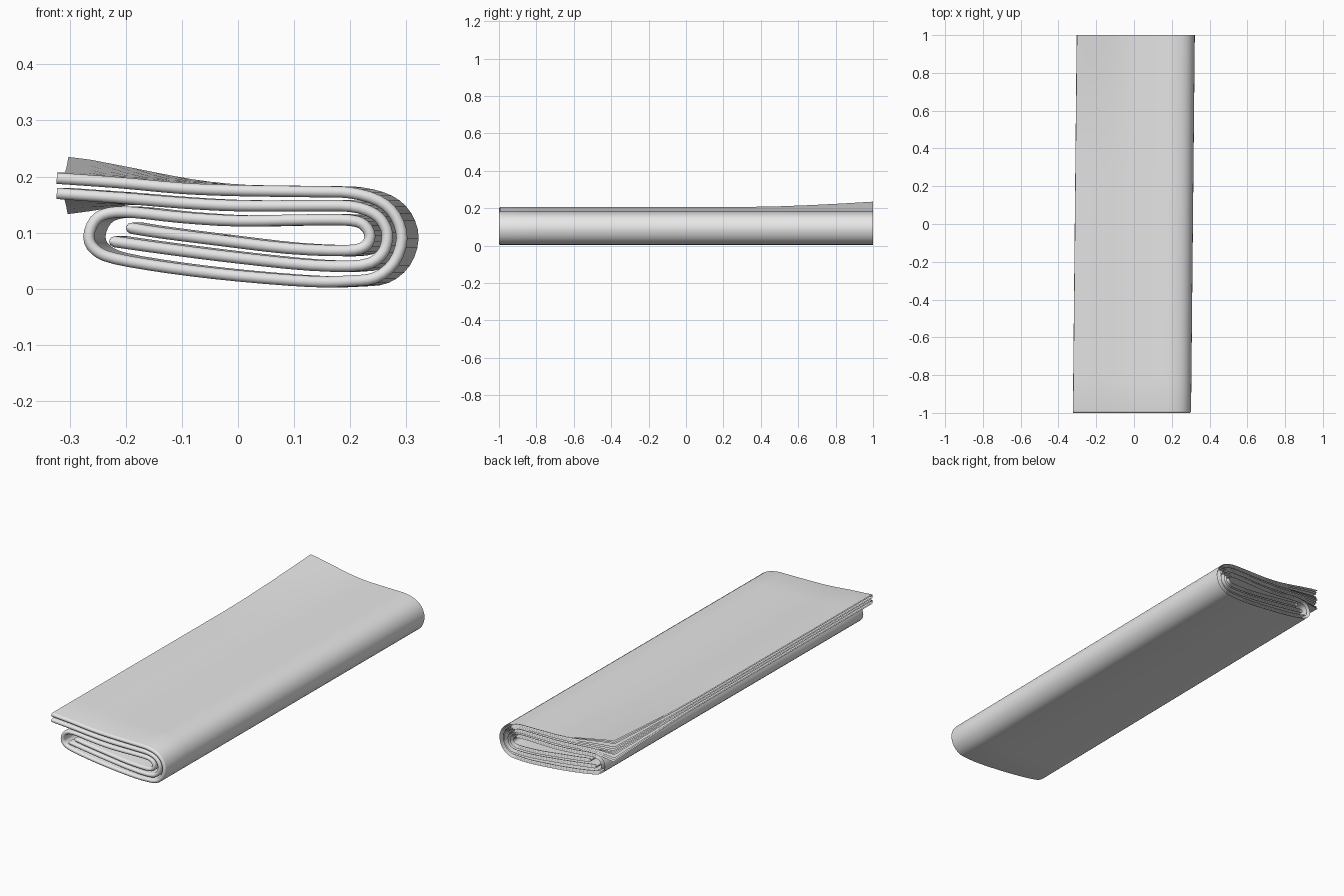
import bpy, bmesh, math
from mathutils import Vector

cube = bpy.data.objects.get("Cube")
if cube:
    bpy.data.objects.remove(cube, do_unlink=True)

paper = bpy.data.materials.new("paper_grey")
paper.use_nodes = True
grey = (0.8, 0.8, 0.8, 1)
paper.diffuse_color = grey
paper.node_tree.nodes["Principled BSDF"].inputs["Base Color"].default_value = grey

HALF = 0.01           # half thickness of one folded bundle
PAGES = 3             # nested folded sheets in each bundle

# Centre lines of the two rolled bundles, from the loose edge inwards
OUTER = [(-.323, .197), (-.21, .189), (-.1, .179), (0, .175), (.14, .173), (.2, .171),
         (.25, .157), (.28, .13), (.292, .09), (.278, .047), (.245, .02), (.2, .014),
         (.13, .013), (0, .023), (-.12, .037), (-.22, .054), (-.255, .07), (-.266, .093),
         (-.255, .122), (-.23, .135), (-.185, .136), (-.1, .127), (0, .121), (.13, .123),
         (.2, .122), (.225, .113), (.235, .094), (.225, .075), (.19, .068), (.09, .072),
         (-.03, .086), (-.14, .1), (-.19, .108)]
INNER = [(-.323, .17), (-.21, .162), (-.1, .153), (0, .148), (.13, .148), (.2, .147),
         (.24, .135), (.26, .115), (.266, .09), (.255, .06), (.22, .042), (.13, .042),
         (0, .055), (-.12, .07), (-.22, .084)]


def clamp(v):
    return max(0.0, min(1.0, v))


def smooth_line(points, steps=3):
    """Catmull-Rom curve through the points."""
    p = [Vector(q) for q in points]
    p = [2 * p[0] - p[1]] + p + [2 * p[-1] - p[-2]]
    line = []
    for a, b, c, d in zip(p, p[1:], p[2:], p[3:]):
        for k in range(steps):
            t = k / steps
            line.append(0.5 * (2 * b + (c - a) * t + (2 * a - 5 * b + 4 * c - d) * t ** 2
                               + (3 * b - a - 3 * c + d) * t ** 3))
    return line + [p[-2]]


def lengthwise_path(radius, inset):
    """(y, side) stations: back edge, rounded front fold, back edge again."""
    fold_y = -1 + HALF
    back_y = 1 - inset
    flat = [back_y + (fold_y - back_y) * k / 12 for k in range(13)]
    over = [(y, 1.0) for y in flat]
    arc = [(fold_y - radius * math.sin(math.pi * k / 8), math.cos(math.pi * k / 8))
           for k in range(1, 8)]
    return over + arc + [(y, -1.0) for y in reversed(flat)]


def folded_sheet(name, points, radius, inset, fan):
    line = smooth_line(points)
    # Rounded closing fold at the inner end
    u = (line[-1] - line[-2]).normalized()
    scale = [1.0] * len(line) + [0.7, 0.0]
    line += [line[-1] + u * 0.7 * radius, line[-1] + u * radius]
    path = lengthwise_path(radius, inset)
    bm = bmesh.new()
    rows = []
    for i, p in enumerate(line):
        t = (line[min(i + 1, len(line) - 1)] - line[max(i - 1, 0)]).normalized()
        n = Vector((-t.y, t.x))
        loose = i < len(line) // 4
        row = []
        for y, side in path:
            q = p + n * radius * side * scale[i]
            z = q.y
            # The loose corner at the back fans open
            if loose:
                back = clamp((y - 0.35) / 0.65) ** 1.5
                level = side * radius / HALF
                if fan > 0:
                    z += 0.028 * back * clamp(-q.x / 0.3) ** 1.4 * (1 + level) / 2
                else:
                    z -= 0.027 * back * clamp((-q.x - 0.2) / 0.12) * (1 - level) / 2
            row.append(bm.verts.new((q.x + 0.01 * (y + 1), y, z)))
        rows.append(row)
    for r, s in zip(rows, rows[1:]):
        for j in range(len(path) - 1):
            bm.faces.new((r[j], r[j + 1], s[j + 1], s[j])).smooth = True
    mesh = bpy.data.meshes.new(name)
    bm.to_mesh(mesh)
    bm.free()
    mesh.materials.append(paper)
    obj = bpy.data.objects.new(name, mesh)
    bpy.context.collection.objects.link(obj)


# Nested sheets of both bundles
for label, points, fan in (("outer_bundle", OUTER, 1), ("inner_bundle", INNER, -1)):
    for k in range(PAGES):
        folded_sheet(f"{label}_sheet_{k + 1}", points, HALF * (1 - k / PAGES), 0.004 * k, fan)
